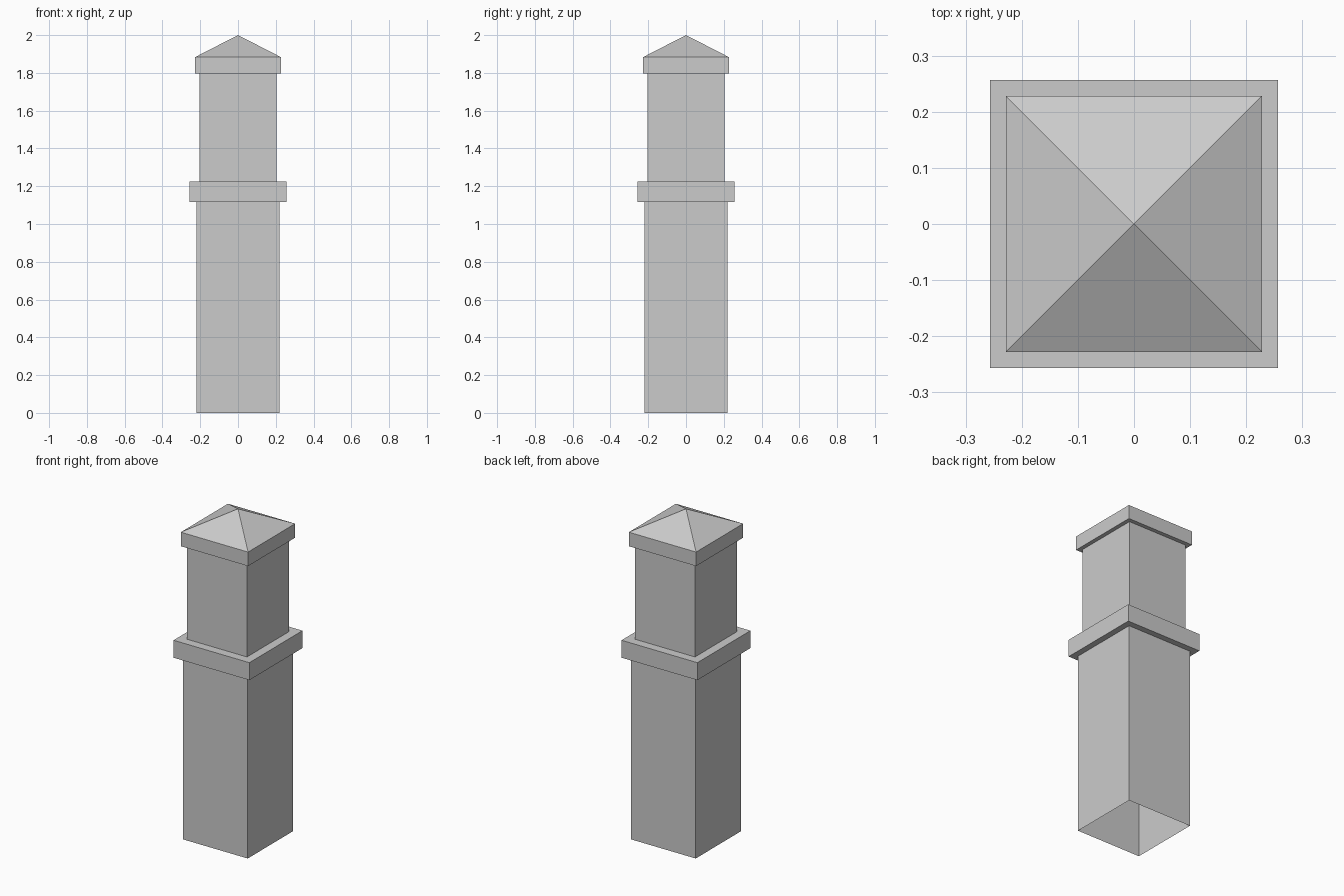
import bpy
import bmesh

cube = bpy.data.objects.get("Cube")
if cube:
    bpy.data.objects.remove(cube, do_unlink=True)

stone = bpy.data.materials.new("grey_stone")
stone.use_nodes = True
grey = (0.6, 0.6, 0.6, 1)
stone.diffuse_color = grey
stone.node_tree.nodes["Principled BSDF"].inputs["Base Color"].default_value = grey


def square_shell(name, profile):
    """Join square rings given as (half width, height); zero width is a tip."""
    bm = bmesh.new()
    rings = []
    for half, z in profile:
        corners = [(-1, -1), (1, -1), (1, 1), (-1, 1)] if half else [(0, 0)]
        rings.append([bm.verts.new((x * half, y * half, z)) for x, y in corners])
    for low, high in zip(rings, rings[1:]):
        for i in range(4):
            j = (i + 1) % 4
            if len(high) == 1:
                bm.faces.new((low[i], low[j], high[0]))
            else:
                bm.faces.new((low[i], low[j], high[j], high[i]))
    mesh = bpy.data.meshes.new(name)
    bm.to_mesh(mesh)
    bm.free()
    mesh.materials.append(stone)
    obj = bpy.data.objects.new(name, mesh)
    bpy.context.collection.objects.link(obj)


LOWER, UPPER, COLLAR, CAP = 0.22, 0.203, 0.257, 0.228

# Hollow lower shaft, open at the ground
square_shell("lower_shaft", [(LOWER, 0), (LOWER, 1.117)])

# Projecting collar with its underside and top ledge
square_shell("collar", [(LOWER, 1.117), (COLLAR, 1.117),
                        (COLLAR, 1.224), (UPPER, 1.224)])

# Narrower upper shaft
square_shell("upper_shaft", [(UPPER, 1.224), (UPPER, 1.797)])

# Overhanging cap with a pyramid roof
square_shell("pyramid_cap", [(UPPER, 1.797), (CAP, 1.797),
                             (CAP, 1.883), (0, 2)])
